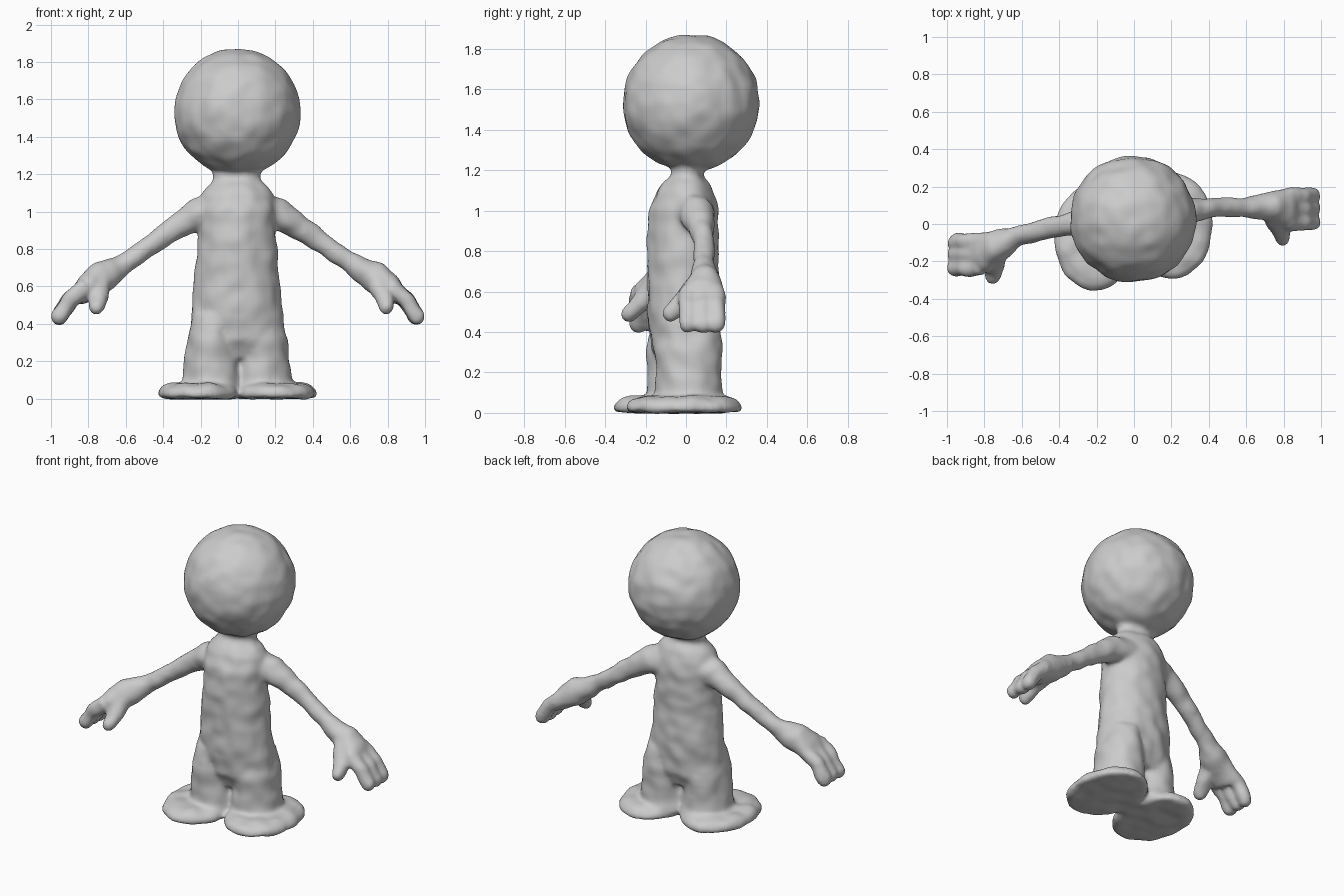
import bpy, bmesh, math
from mathutils import Vector, Matrix

bm = bmesh.new()


def ball(center, r, seg=20):
    bmesh.ops.create_uvsphere(bm, u_segments=seg, v_segments=seg * 2 // 3, radius=r,
                              matrix=Matrix.Translation(center))


def tube(stations, seg=24, round_end=False):
    """Loft ellipses along a path; station = x, y, z, y-radius, other radius."""
    pts = [Vector(s[:3]) for s in stations]
    rings = []
    for i, s in enumerate(stations):
        t = (pts[min(i + 1, len(pts) - 1)] - pts[max(i - 1, 0)]).normalized()
        a = (Vector((0, 1, 0)) - t * t.y).normalized()
        b = a.cross(t)
        ring = []
        for k in range(seg):
            w = math.tau * k / seg
            ring.append(bm.verts.new(pts[i] + a * s[3] * math.sin(w) + b * s[4] * math.cos(w)))
        rings.append(ring)
    for r0, r1 in zip(rings, rings[1:]):
        for k in range(seg):
            n = (k + 1) % seg
            bm.faces.new((r0[k], r0[n], r1[n], r1[k]))
    bm.faces.new(rings[0][::-1])
    bm.faces.new(rings[-1])
    if round_end:
        ball(pts[-1], stations[-1][3])


# head
ball((-0.005, 0.025, 1.533), 0.337, 48)

# torso, shoulders and neck
tube([(0, 0.0, 0.22, 0.12, 0.22), (0, -0.005, 0.32, 0.165, 0.255),
      (-0.005, -0.01, 0.5, 0.18, 0.24), (-0.005, -0.015, 0.7, 0.175, 0.22),
      (-0.005, -0.015, 0.9, 0.175, 0.205), (-0.005, -0.01, 1.0, 0.17, 0.205),
      (-0.005, 0, 1.08, 0.145, 0.195), (-0.005, 0.005, 1.13, 0.115, 0.165),
      (-0.005, 0.005, 1.17, 0.08, 0.125), (-0.005, 0.01, 1.24, 0.085, 0.13)], 40)

# legs and flat feet
for x, y, fx, fy in ((-0.14, -0.03, -0.212, -0.07), (0.13, 0.015, 0.202, -0.01)):
    tube([(x - 0.0, y, 0.04, 0.19, 0.17), (x, y, 0.1, 0.165, 0.16),
          (x, y, 0.2, 0.16, 0.145), (x, y, 0.32, 0.165, 0.13), (x * 0.9, y, 0.45, 0.14, 0.11)], 32)
    tube([(fx, fy, 0.002, 0.27, 0.2), (fx, fy, 0.015, 0.29, 0.22), (fx, fy, 0.045, 0.285, 0.215),
          (fx, fy, 0.068, 0.26, 0.19), (fx, fy, 0.082, 0.21, 0.15)], 40)

# arms: x, z, y-radius, other radius; the y of each station differs per side
ARM = ((0.1, 1.0, 0.11, 0.1), (0.22, 0.985, 0.09, 0.085), (0.33, 0.915, 0.06, 0.065),
       (0.45, 0.832, 0.053, 0.056), (0.58, 0.74, 0.05, 0.052), (0.65, 0.69, 0.06, 0.065),
       (0.73, 0.65, 0.085, 0.085), (0.80, 0.6, 0.105, 0.07), (0.86, 0.54, 0.105, 0.05))
SIDES = ((1, (0.03, 0.055, 0.08, 0.09, 0.09, 0.09, 0.09, 0.085, 0.08), 0.79, -0.08),
         (-1, (0, 0, 0, -0.02, -0.055, -0.075, -0.115, -0.15, -0.165), 0.755, -0.28))
for s, ys, tx, ty in SIDES:
    tube([(s * x, y, z, r, q) for (x, z, r, q), y in zip(ARM, ys)])
    hand_y = ys[-1]
    # three closed fingers
    for d in (-0.07, 0, 0.07):
        y = hand_y + d
        tube([(s * 0.81, y, 0.6, 0.045, 0.045), (s * 0.9, y, 0.53, 0.046, 0.046),
              (s * 0.955, y, 0.438, 0.045, 0.045)], 16, True)
    # thumb
    tube([(s * 0.74, ys[6] - 0.04, 0.63, 0.06, 0.06),
          (s * (tx - 0.01), (ys[6] + ty) / 2 - 0.02, 0.55, 0.05, 0.05),
          (s * tx, ty, 0.49, 0.042, 0.042)], 16, True)

bmesh.ops.recalc_face_normals(bm, faces=bm.faces)
mesh = bpy.data.meshes.new("clay_figure")
bm.to_mesh(mesh)
bm.free()
figure = bpy.data.objects.new("clay_figure", mesh)
bpy.context.collection.objects.link(figure)

# fuse the parts into one skin, soften the joins, add faint hand-modelled lumps
remesh = figure.modifiers.new("fuse", 'REMESH')
remesh.mode = 'VOXEL'
remesh.voxel_size = 0.013
remesh.use_smooth_shade = True
soften = figure.modifiers.new("soften", 'SMOOTH')
soften.factor = 0.5
soften.iterations = 10
lumps = bpy.data.textures.new("lumps", 'CLOUDS')
lumps.noise_scale = 0.09
lumps.noise_depth = 0
bumpy = figure.modifiers.new("lumps", 'DISPLACE')
bumpy.texture = lumps
bumpy.strength = 0.014
bumpy.mid_level = 0.4
